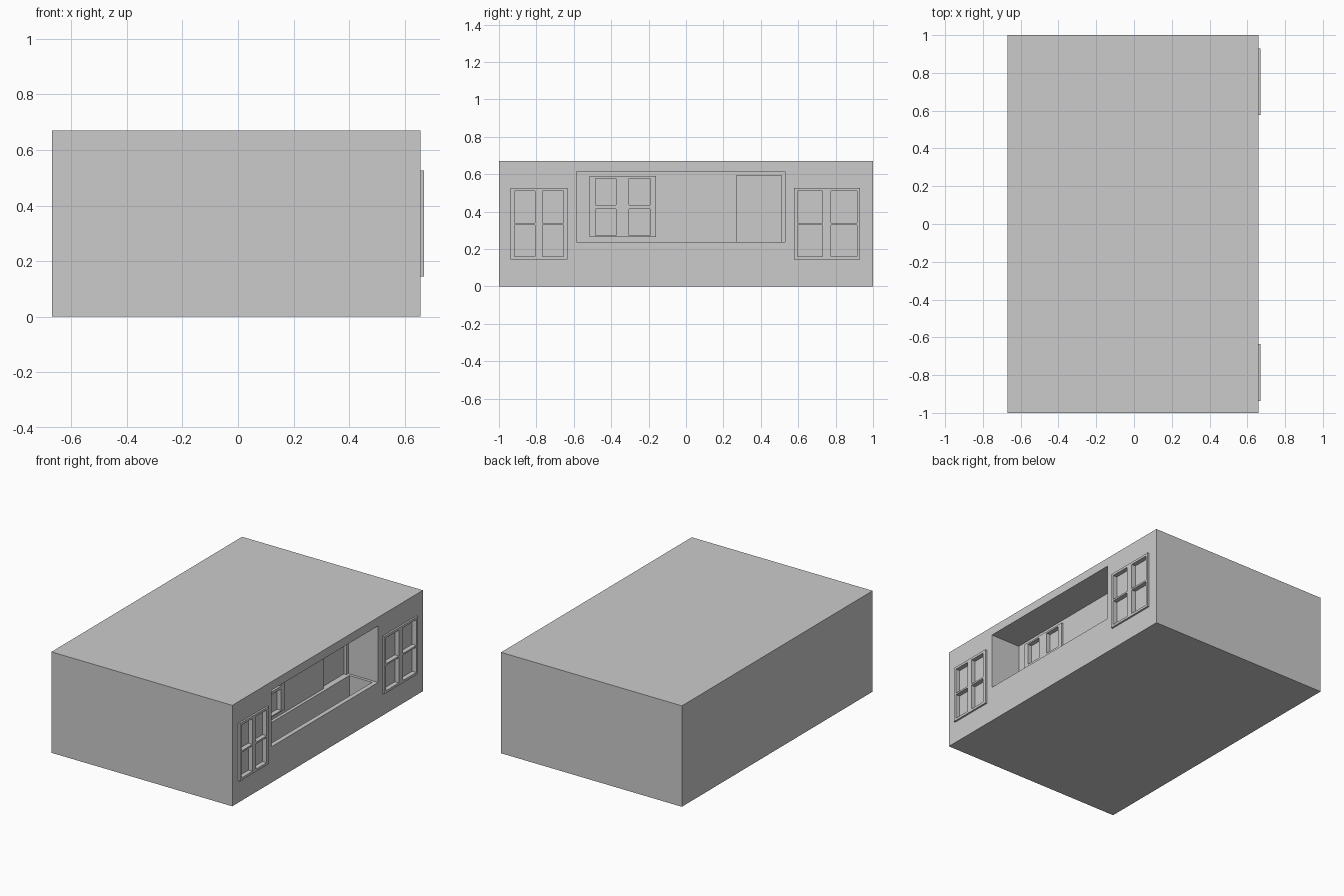
import bpy

if "Cube" in bpy.data.objects:
    bpy.data.objects.remove(bpy.data.objects["Cube"])

WALL = 0.658      # outer face of the window side
BACK = 0.44       # rear wall of the balcony


def box(name, x, y, z):
    """Axis-aligned box from (min, max) pairs."""
    bpy.ops.mesh.primitive_cube_add(size=1)
    o = bpy.context.object
    o.name = name
    for v in o.data.vertices:
        for i, (a, b) in enumerate((x, y, z)):
            v.co[i] = a if v.co[i] < 0 else b
    return o


def cut(targets, x, y, z):
    """Subtract one box from each target."""
    cutter = box("cutter", x, y, z)
    cutter.hide_render = True
    for o in targets:
        m = o.modifiers.new("cut", 'BOOLEAN')
        m.operation = 'DIFFERENCE'
        m.solver = 'EXACT'
        m.object = cutter
        bpy.context.view_layer.objects.active = o
        bpy.ops.object.modifier_apply(modifier=m.name)
    bpy.data.objects.remove(cutter, do_unlink=True)


def window(name, wall_x, y, z, columns, rows):
    """Raised frame with four panes sunk through it into the wall."""
    frame = box(name, (wall_x, wall_x + 0.012), y, z)
    for c in columns:
        for r in rows:
            cut([house, frame], (wall_x - 0.018, wall_x + 0.05), c, r)


# Solid storey block
house = box("house_block", (-0.67, WALL), (-1, 1), (0, 0.67))

# Balcony opening, sunken floor behind the parapet, and door recess
cut([house], (BACK, 0.8), (-0.586, 0.53), (0.238, 0.613))
cut([house], (BACK + 0.02, WALL - 0.03), (-0.566, 0.511), (0.10, 0.4))
cut([house], (BACK - 0.02, BACK + 0.05), (0.27, 0.511), (0.238, 0.594))

# Outer windows
outer_rows = [(0.161, 0.329), (0.34, 0.511)]
window("left_window", WALL, (-0.938, -0.634), (0.145, 0.527),
       [(-0.918, -0.806), (-0.768, -0.656)], outer_rows)
window("right_window", WALL, (0.577, 0.93), (0.145, 0.527),
       [(0.597, 0.731), (0.776, 0.913)], outer_rows)

# Balcony window
window("balcony_window", BACK, (-0.516, -0.16), (0.265, 0.589),
       [(-0.485, -0.375), (-0.305, -0.193)], [(0.273, 0.415), (0.434, 0.578)])
